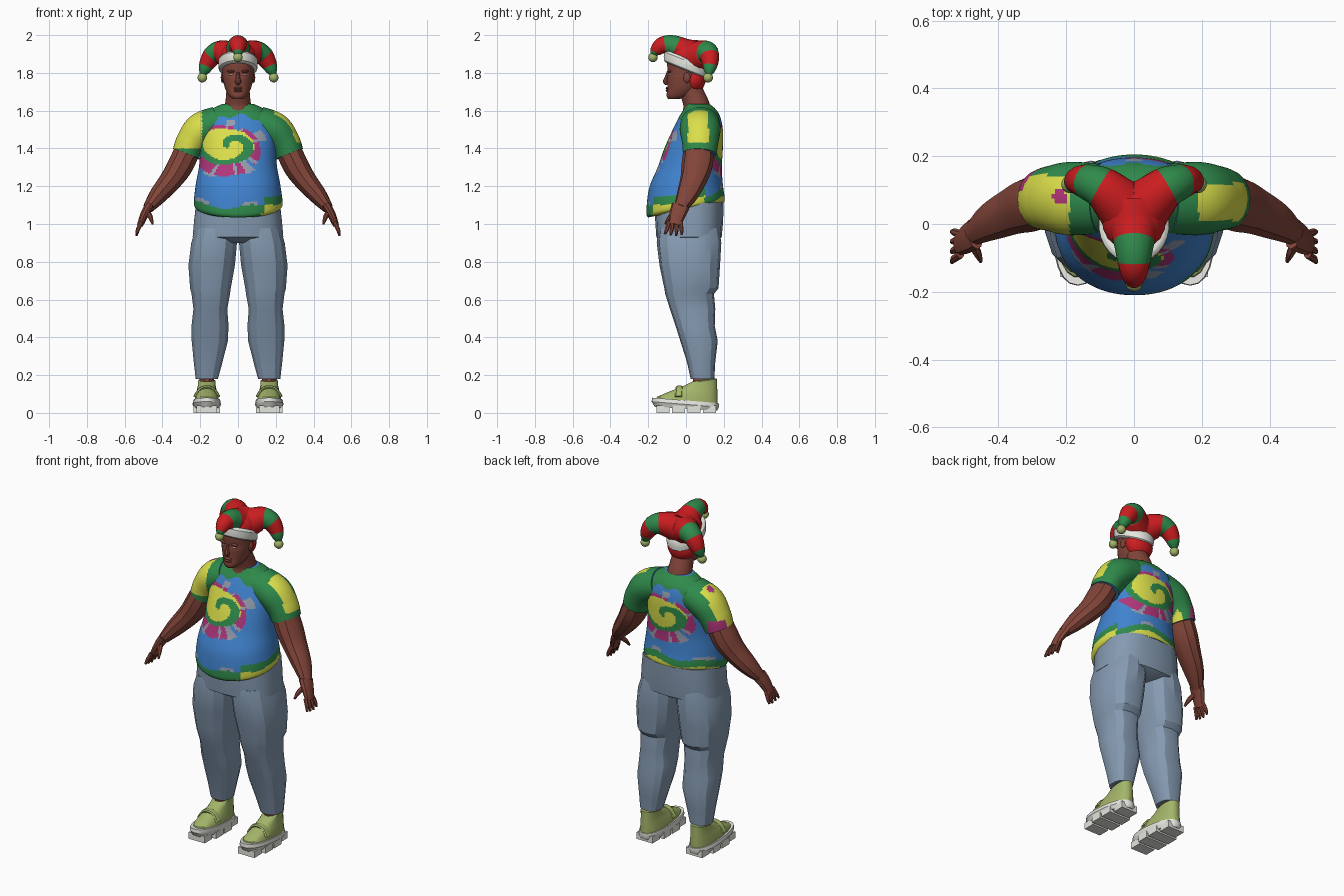
import bpy, bmesh, math
from math import sin, cos, pi, hypot, atan2, radians
from mathutils import Vector

if "Cube" in bpy.data.objects:
    bpy.data.objects.remove(bpy.data.objects["Cube"])


def material(name, code):
    rgb = [int(code[i:i + 2], 16) / 255 for i in (0, 2, 4)]
    col = [((c + .055) / 1.055) ** 2.4 if c > .04 else c / 12.92 for c in rgb] + [1]
    m = bpy.data.materials.new(name)
    m.use_nodes = True
    m.diffuse_color = col
    m.node_tree.nodes["Principled BSDF"].inputs["Base Color"].default_value = col
    return m


SKIN = material("skin brown", "824539")
DENIM = material("denim", "859AB1")
BLUE = material("dye blue", "4083CF")
GREEN = material("green", "2F8A4B")
YELLOW = material("yellow", "DADE4A")
PINK = material("magenta", "B0357A")
GREY = material("dye grey", "949CAE")
OLIVE = material("light olive", "A3B569")
WHITE = material("white", "EAEAE3")
RED = material("red", "CC1D20")


def finish(name, bm, mats, smooth=35):
    bmesh.ops.recalc_face_normals(bm, faces=bm.faces[:])
    me = bpy.data.meshes.new(name)
    bm.to_mesh(me)
    bm.free()
    for m in mats:
        me.materials.append(m)
    ob = bpy.data.objects.new(name, me)
    bpy.context.collection.objects.link(ob)
    bpy.ops.object.select_all(action='DESELECT')
    ob.select_set(True)
    bpy.context.view_layer.objects.active = ob
    bpy.ops.object.shade_smooth_by_angle(angle=radians(smooth))


def skin_loops(name, loops, mats, rule=None, smooth=35):
    """Bridge a list of point loops; rule(centre, t) picks the material slot."""
    bm = bmesh.new()
    rows = [[bm.verts.new(p) for p in loop] for loop in loops]
    n = len(rows[0])
    for k in range(len(rows) - 1):
        for i in range(n):
            j = (i + 1) % n
            f = bm.faces.new((rows[k][i], rows[k][j], rows[k + 1][j], rows[k + 1][i]))
            if rule:
                f.material_index = rule(f.calc_center_median(), (k + .5) / (len(rows) - 1))
    bm.faces.new(rows[0])
    bm.faces.new(rows[-1])
    finish(name, bm, mats, smooth)


def curve(pts, steps):
    """Catmull-Rom samples through tuples of any length."""
    out = []
    for k in range(len(pts) - 1):
        a, b, c, d = (pts[max(0, min(len(pts) - 1, k + o))] for o in (-1, 0, 1, 2))
        for s in range(steps):
            t = s / steps
            out.append(tuple(q + t / 2 * (r - p + t * (2 * p - 5 * q + 4 * r - w + t * (3 * (q - r) + w - p)))
                             for p, q, r, w in zip(a, b, c, d)))
    return out + [pts[-1]]


def stack(name, rings, n, mats, steps=1, power=2, rule=None, smooth=35, s=1):
    """Loft of level rings: z, x in, x out, y front, y back, tilt."""
    loops = []
    for z, xi, xo, yf, yb, tilt in curve(rings, steps):
        loop = []
        for i in range(n):
            a = 2 * pi * (i + .5) / n
            u, v = (math.copysign(abs(w) ** (2 / power), w) for w in (cos(a), sin(a)))
            y = (yf + yb) / 2 + v * (yb - yf) / 2
            loop.append((s * ((xi + xo) / 2 + u * (xo - xi) / 2), y, z + tilt * y))
        loops.append(loop)
    skin_loops(name, loops, mats, rule, smooth)


def tube(name, pts, mats, n=12, wide=1, ref=(0, 1, 0), steps=4, rule=None, s=1):
    """Tapered tube through x, y, z, radius points."""
    pts = curve(pts, steps)
    pos = [Vector(p[:3]) for p in pts]
    loops = []
    for k, p in enumerate(pos):
        t = (pos[min(k + 1, len(pos) - 1)] - pos[max(k - 1, 0)]).normalized()
        b = Vector(ref)
        b = (b - t * b.dot(t)).normalized()
        w = t.cross(b)
        loop = []
        for i in range(n):
            a = 2 * pi * i / n
            q = p + pts[k][3] * (b * wide * cos(a) + w * sin(a))
            loop.append((s * q.x, q.y, q.z))
        loops.append(loop)
    skin_loops(name, loops, mats, rule)


def ball(name, at, size, mat, seg=14):
    bm = bmesh.new()
    bmesh.ops.create_uvsphere(bm, u_segments=seg, v_segments=seg // 2 + 1, radius=1)
    for v in bm.verts:
        v.co = Vector(a + c * r for a, c, r in zip(at, v.co, size))
    finish(name, bm, [mat])


def box(name, at, size, mat):
    bm = bmesh.new()
    bmesh.ops.create_cube(bm, size=1)
    for v in bm.verts:
        v.co = Vector(a + c * r for a, c, r in zip(at, v.co, size))
    finish(name, bm, [mat])


# Spiral tie-dye shirt, rules return slots of DYE
DYE = [BLUE, GREEN, YELLOW, PINK, GREY]


def dye_body(c, t):
    x = c.x + .04 if c.y < .06 else -c.x
    dz = c.z - 1.415
    r, a = hypot(x * .68, dz), atan2(dz, x)
    low = max(0, -sin(a))
    edge = .085 + .03 * max(0, -cos(a)) + .01 * low
    if r < edge:
        return 1 if .4 < (r / .11 + a / (2 * pi)) % 1 < .75 else 2
    if r < edge + .018 + .045 * low and sin(3 * a + 1) > -.85:
        return 4 if sin(8 * a) > .9 else 3
    if r < edge + .05 + .02 * low and sin(5 * a) > .65:
        return 4
    # hem bands
    hem = c.z - .17 * c.y
    limit = 1.125 + .1 * max(0, c.y) + .012 * sin(22 * c.x) + (.05 if c.x > .14 and c.y < .1 else 0)
    if hem < limit:
        return 2 if hem < limit - .04 and (c.x > .12 or c.y > 0) else 1
    if hem < limit + .02 and sin(25 * c.x) > .6:
        return 4
    # yoke
    out = hypot(c.x * .9, c.z - 1.34) + .01 * sin(9 * a)
    return 1 if c.z > 1.36 and out > .235 else 0


def dye_sleeve(c, t):
    if abs(c.x) < .19:
        return 1
    if c.x < 0:
        if c.x < -.26 and c.y > .1 and c.z < 1.44 or hypot(c.x + .22, c.y - .08) < .022 and c.z > 1.5:
            return 3
        return 1 if c.y > .145 or c.z < 1.4 and c.y < .03 else 2
    return 2 if .01 < c.y < .12 and c.z > 1.43 else 1


stack("shirt_body", [(1.075, -.2, .2, -.2, .2, .2), (1.1, -.232, .235, -.21, .205, .17),
                     (1.2, -.225, .225, -.195, .195, .05), (1.3, -.207, .207, -.15, .19, 0),
                     (1.4, -.2, .2, -.115, .195, 0), (1.5, -.2, .2, -.07, .195, 0),
                     (1.57, -.18, .18, -.035, .18, 0), (1.61, -.135, .135, -.01, .155, 0),
                     (1.635, -.085, .085, 0, .125, 0)], 140, DYE, 13, 2.15, dye_body)
for s, side in ((1, "left"), (-1, "right")):
    tube(side + "_sleeve", [(.1, .075, 1.535, .09), (.19, .075, 1.498, .094), (.245, .075, 1.433, .084),
                            (.272, .072, 1.37, .077)], DYE, 48, 1.15, steps=16, rule=dye_sleeve, s=s)

# Trousers
stack("trouser_seat", [(.9, -.1, .1, -.11, .14, 0), (.93, -.243, .243, -.157, .189, 0),
                       (1.02, -.235, .235, -.163, .197, 0), (1.1, -.225, .225, -.165, .198, .1)],
      18, [DENIM], power=2.6)
LEG = [(.18, .105, .225, .025, .15, 0), (.27, .08, .236, .005, .155, 0), (.38, .052, .247, -.03, .168, 0),
       (.46, .048, .248, -.055, .152, 0), (.55, .055, .238, -.085, .155, 0), (.63, .04, .248, -.11, .148, 0),
       (.66, .036, .256, -.115, .172, 0), (.78, .014, .265, -.14, .18, 0), (.9, .003, .25, -.155, .187, 0),
       (.98, .01, .225, -.145, .175, 0)]

for s, side in ((1, "left"), (-1, "right")):
    stack(side + "_trouser_leg", LEG, 14, [DENIM], power=2.4, smooth=25, s=s)

    # Arm and hand
    tube(side + "_arm", [(.25, .07, 1.43, .068), (.3, .06, 1.32, .072), (.35, .042, 1.24, .063),
                         (.42, .008, 1.155, .05), (.475, -.03, 1.085, .03)], [SKIN], 10, 1.15, s=s)
    tube(side + "_palm", [(.47, -.028, 1.095, .026), (.495, -.045, 1.05, .023), (.518, -.06, .995, .017)],
         [SKIN], 10, 1.9, s=s)
    for k, off in enumerate((-.03, -.01, .01, .03)):
        drop = .01 * abs(off - .005) / .03
        tube(f"{side}_finger_{k + 1}", [(.512, -.06 + off, 1.01, .012), (.53, -.063 + off * 1.3, .97, .011),
                                        (.538, -.068 + off * 1.5, .935 + drop, .006)], [SKIN], 7, s=s)
    tube(side + "_thumb", [(.48, -.05, 1.065, .014), (.463, -.085, 1.035, .013), (.452, -.11, 1.0, .006)],
         [SKIN], 7, ref=(1, 0, 0), s=s)

    # Chunky shoe
    stack(side + "_ankle", [(.12, .125, .205, .035, .135, 0), (.22, .125, .205, .035, .135, 0)], 12, [SKIN], s=s)
    stack(side + "_shoe_upper", [(.05, .1, .23, -.168, .168, 0), (.085, .102, .228, -.155, .168, 0),
                                 (.115, .112, .22, -.085, .167, 0), (.14, .118, .213, -.02, .166, .05),
                                 (.155, .12, .212, .015, .165, .15), (.16, .13, .205, .03, .155, .15)],
          20, [OLIVE], power=2.35, s=s)
    stack(side + "_shoe_sole", [(.022, .1, .23, -.165, .165, -.06), (.045, .09, .241, -.182, .175, -.08),
                                (.066, .094, .237, -.18, .173, -.08)], 22, [WHITE], power=2.35, s=s)
    for k in range(4):
        narrow = .035 if k in (0, 3) else 0
        box(f"{side}_sole_lug_{k + 1}", (s * .165, -.122 + k * .082, .02), (.142 - narrow, .07, .04), WHITE)
    tube(side + "_shoe_strap", [(.103, -.04, .085, .01), (.13, -.035, .125, .01), (.165, -.035, .136, .01),
                                (.2, -.035, .125, .01), (.227, -.04, .085, .01)], [OLIVE], 8, 2, s=s)

# Neck and head
tube("neck", [(0, .06, 1.59, .08), (0, .052, 1.64, .068), (0, .03, 1.7, .062), (0, .015, 1.76, .06)],
     [SKIN], 16)
stack("head", [(1.663, -.03, .03, -.095, -.03, 0), (1.68, -.05, .05, -.104, .03, 0),
               (1.72, -.07, .07, -.098, .07, 0), (1.77, -.08, .08, -.1, .088, 0),
               (1.8, -.083, .083, -.096, .094, 0), (1.86, -.086, .086, -.1, .1, 0),
               (1.92, -.075, .075, -.07, .085, 0)], 24, [SKIN], 3, 2.1)
tube("nose", [(0, -.094, 1.805, .008), (0, -.102, 1.775, .011), (0, -.106, 1.754, .016),
              (0, -.096, 1.744, .012)], [SKIN], 8, ref=(1, 0, 0))
for z, name in ((1.719, "upper_lip"), (1.706, "lower_lip")):
    ball(name, (0, -.096, z), (.026, .012, .008), SKIN, 10)
for s, side in ((1, "left"), (-1, "right")):
    ball(side + "_ear", (s * .083, .005, 1.775), (.009, .019, .028), SKIN, 10)
    ball(side + "_eye", (s * .033, -.084, 1.79), (.013, .008, .005), WHITE, 10)
    ball(side + "_brow", (s * .035, -.088, 1.808), (.024, .012, .007), SKIN, 10)
ball("back_hair", (0, .043, 1.77), (.083, .062, .076), RED, 18)

# Three-pointed hat with bells
stack("hat_band", [(1.812, -.088, .088, -.1, .1, -.4), (1.82, -.102, .102, -.118, .113, -.4),
                   (1.865, -.104, .104, -.115, .113, -.4), (1.88, -.088, .088, -.1, .1, -.4)],
      28, [WHITE], 2)
ball("hat_dome", (0, .02, 1.885), (.097, .107, .085), RED, 20)


def front_stripes(c, t):
    return 1 if .36 < t < .55 or t > .85 else 0


def side_stripes(c, t):
    return 1 if .24 < t < .46 or t > .7 else 0


tube("front_hat_point", [(0, .05, 1.89, .085), (0, 0, 1.907, .075), (0, -.07, 1.943, .057),
                         (0, -.125, 1.945, .046), (0, -.16, 1.917, .032), (0, -.175, 1.892, .014)],
     [RED, GREEN], 16, ref=(1, 0, 0), steps=8, rule=front_stripes)
ball("front_bell", (0, -.175, 1.882), (.025, .025, .025), OLIVE)
for s, side in ((1, "left"), (-1, "right")):
    tube(side + "_hat_point", [(.02, .04, 1.88, .085), (.085, .1, 1.908, .065), (.13, .122, 1.895, .054),
                               (.16, .128, 1.855, .044), (.178, .124, 1.815, .031), (.188, .12, 1.788, .014)],
         [RED, GREEN], 16, steps=8, rule=side_stripes, s=s)
    ball(side + "_bell", (s * .189, .117, 1.775), (.026, .026, .026), OLIVE)
